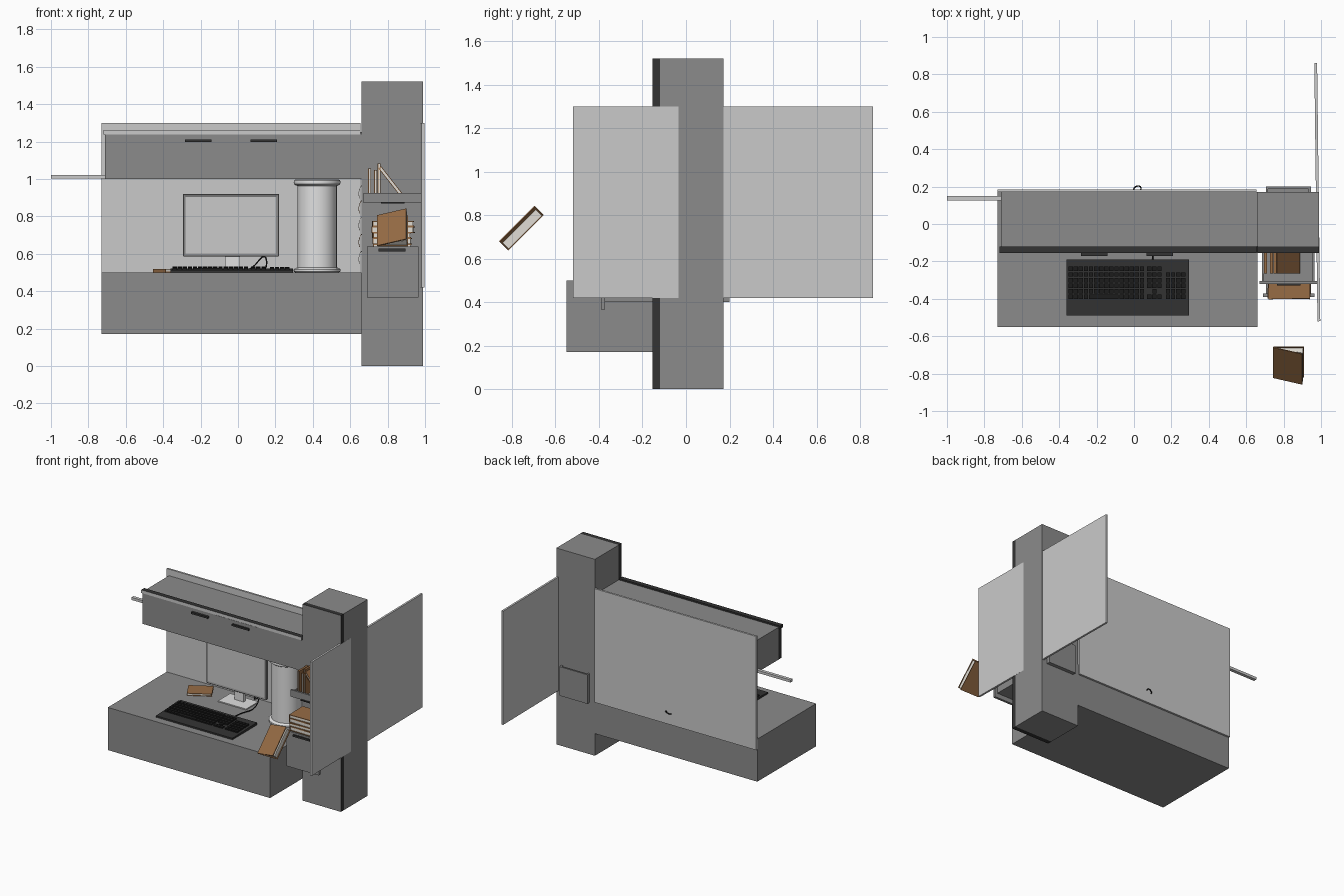
import bpy, bmesh, math, random
from mathutils import Vector, Matrix

random.seed(4)
if "Cube" in bpy.data.objects:
    bpy.data.objects.remove(bpy.data.objects["Cube"])


def material(name, r, g, b):
    m = bpy.data.materials.new(name)
    m.use_nodes = True
    m.diffuse_color = (r, g, b, 1)
    m.node_tree.nodes["Principled BSDF"].inputs["Base Color"].default_value = (r, g, b, 1)
    return m


GREY = material("mid grey", .26, .26, .26)
LIGHT = material("light grey", .59, .59, .59)
WHITE = material("white", .75, .75, .75)
DARK = material("charcoal", .033, .033, .033)
BLACK = material("black", .012, .012, .012)
BROWN = material("book brown", .31, .15, .06)
PAPER = material("paper", .75, .72, .66)


def add_box(bm, x, y, z):
    """Adds a box between pairs of limits to a mesh."""
    size = Vector((x[1] - x[0], y[1] - y[0], z[1] - z[0]))
    mid = Vector((sum(x), sum(y), sum(z))) / 2
    bmesh.ops.create_cube(bm, size=1, matrix=Matrix.Translation(mid) @ Matrix.Diagonal((*size, 1)))


def finish(name, bm, *mats):
    me = bpy.data.meshes.new(name)
    bm.to_mesh(me)
    bm.free()
    for m in mats:
        me.materials.append(m)
    ob = bpy.data.objects.new(name, me)
    bpy.context.collection.objects.link(ob)
    return ob


def box(name, x, y, z, mat, front=None):
    """A box, with an optional different material on its front face."""
    bm = bmesh.new()
    add_box(bm, x, y, z)
    bm.normal_update()
    if front:
        for f in bm.faces:
            f.material_index = int(f.normal.y < -.9)
    return finish(name, bm, mat, *([front] if front else []))


def tray(name, x, y, z, wall, mat):
    """An open-topped drawer."""
    bm = bmesh.new()
    add_box(bm, x, y, (z[0], z[0] + wall))
    add_box(bm, (x[0], x[0] + wall), y, z)
    add_box(bm, (x[1] - wall, x[1]), y, z)
    add_box(bm, x, (y[1] - wall, y[1]), z)
    return finish(name, bm, mat)


def book(name, size, matrix):
    """Closed book lying flat: two covers, a spine on the left and a page block."""
    w, d, h = size
    t = min(.005, h / 5)
    bm = bmesh.new()
    X, Y = (-w / 2, w / 2), (-d / 2, d / 2)
    add_box(bm, X, Y, (-h / 2, -h / 2 + t))
    add_box(bm, X, Y, (h / 2 - t, h / 2))
    add_box(bm, (-w / 2, -w / 2 + t), Y, (-h / 2 + t, h / 2 - t))
    covers = len(bm.faces)
    add_box(bm, (-w / 2 + t, w / 2 - .006), (-d / 2 + .005, d / 2 - .005), (-h / 2 + t, h / 2 - t))
    for i, f in enumerate(bm.faces):
        f.material_index = int(i >= covers)
    ob = finish(name, bm, BROWN, PAPER)
    ob.matrix_world = matrix
    return ob


def wire(name, points, radius, mat):
    cu = bpy.data.curves.new(name, "CURVE")
    cu.dimensions = "3D"
    cu.bevel_depth = radius
    cu.bevel_resolution = 1
    cu.resolution_u = 5
    sp = cu.splines.new("BEZIER")
    sp.bezier_points.add(len(points) - 1)
    for p, co in zip(sp.bezier_points, points):
        p.co = co
        p.handle_left_type = p.handle_right_type = "AUTO"
    cu.materials.append(mat)
    bpy.context.collection.objects.link(bpy.data.objects.new(name, cu))


def place(x, y, z, axis="Z", angle=0):
    return Matrix.Translation((x, y, z)) @ Matrix.Rotation(math.radians(angle), 4, axis)


# Desk, back board and side panel
box("desk", (-.73, .66), (-.55, .17), (.17, .5), GREY)
box("back_board", (-.73, .655), (.17, .185), (.42, 1.3), LIGHT)
panel = box("side_panel", (-.0075, .0075), (-.69, .69), (-.44, .44), LIGHT)
panel.matrix_world = place(.98, .17, .86, "Z", .7)

# Tall column and overhead cabinet with dark-edged fronts
box("column", (.66, .99), (-.12, .172), (0, 1.52), GREY)
box("column_front", (.66, .99), (-.155, -.12), (0, 1.52), DARK, GREY)
box("cabinet", (-.71, .66), (-.12, .17), (1, 1.25), GREY)
box("cabinet_front", (-.71, .66), (-.152, -.12), (1, 1.24), DARK, GREY)
box("cabinet_trim", (-.72, .655), (-.156, -.12), (1.238, 1.262), DARK, LIGHT)
box("cabinet_door", (-.08, .27), (-.156, -.15), (1.003, 1.237), GREY)
for x in (-.2125, .1375):
    box("cabinet_handle", (x - .072, x + .072), (-.17, -.15), (1.198, 1.212), DARK)
box("cabinet_rail", (-1, -.6), (.125, .15), (1.002, 1.022), LIGHT)

# Lower drawer running through the column, and the upper tray
tray("drawer", (.705, .945), (-.38, .2), (.4, .625), .012, GREY)
box("drawer_front", (.69, .965), (-.39, -.372), (.365, .64), GREY)
box("drawer_handle", (.75, .895), (-.402, -.388), (.613, .627), DARK)
tray("upper_tray", (.685, .965), (-.31, -.14), (.872, .915), .01, GREY)
box("upper_tray_front", (.672, .98), (-.32, -.305), (.872, .925), GREY)
box("upper_tray_handle", (.765, .89), (-.33, -.318), (.868, .876), DARK)

# Books stacked in the drawer and standing in the tray
z = .412
while z < .77:
    h = random.uniform(.026, .036)
    low = z < .64
    book("stacked_book", (.205 if low else random.uniform(.2, .235), .17, h),
         place(.825 + (0 if low else random.uniform(-.008, .008)), -.27 if low else -.315,
               z + h / 2, "Z", 0 if low else random.uniform(-2, 2)))
    z += h
for x, h in ((.704, .175), (.736, .165), (.755, .2)):
    book("standing_book", (h, .11, .016), place(x, -.21, .882 + h / 2, "Y", 90))
book("leaning_book", (.2, .115, .018), place(.82, -.208, .983, "Y", 52))

# Half-open book in the air in front of the drawer
bm = bmesh.new()
add_box(bm, (0, .165), (-.115, .115), (0, .005))
lid = bmesh.ops.create_cube(bm, size=1, matrix=Matrix.Rotation(math.radians(-18), 4, "Y")
                            @ Matrix.Translation((.0825, 0, .006)) @ Matrix.Diagonal((.165, .23, .005, 1)))
covers = len(bm.faces)
add_box(bm, (.003, .158), (-.108, .108), (.005, .03))
for v in bm.verts[-8:]:
    if v.co.z > .02:
        v.co.z = .008 + v.co.x * .22
for i, f in enumerate(bm.faces):
    f.material_index = int(i >= covers)
open_book = finish("open_book", bm, BROWN, PAPER)
open_book.matrix_world = place(.745, -.736, .719, "X", 45)

# Notebook on the desk
book("desk_book", (.177, .135, .018), place(-.345, .03, .51, "Z", 30))

# Monitor: frame with an inset screen, neck and base
bm = bmesh.new()
add_box(bm, (-.295, .22), (.03, .055), (.585, .92))
bm.normal_update()
face = [f for f in bm.faces if f.normal.y < -.9]
bmesh.ops.inset_region(bm, faces=face, thickness=.022, depth=-.005)
face[0].material_index = 1
monitor = finish("monitor", bm, GREY, LIGHT)
bev = monitor.modifiers.new("rounded_corners", "BEVEL")
bev.width = .004
box("monitor_neck", (-.07, .01), (.055, .08), (.505, .75), WHITE)
box("monitor_base", (-.15, .09), (-.03, .12), (.5, .508), WHITE)

# Keyboard: sloped body and key blocks
bm = bmesh.new()
add_box(bm, (-.36, .295), (-.49, -.19), (.5, .512))
for v in bm.verts:
    if v.co.z > .505 and v.co.y > -.3:
        v.co.z = .52
finish("keyboard", bm, DARK)

bm = bmesh.new()
PITCH = .03


def key_block(x, rows, cols):
    for r in rows:
        y = -.39 + r * PITCH
        top = .524 + .0015 * r
        c = 0
        while c < cols:
            # a wide space bar in the bottom row of the main block
            w = 6 if r == 0 and c == 4 and cols > 10 else 1
            x0 = x + c * .0272
            add_box(bm, (x0, x0 + w * .0272 - .004), (y - .012, y + .012), (.508, top))
            c += w


key_block(-.35, range(6), 15)
key_block(.07, (0, 2, 3, 4, 5), 3)
key_block(.098, (1,), 1)
key_block(.17, range(5), 4)
finish("keyboard_keys", bm, BLACK)
wire("keyboard_cable", [(.1, -.19, .512), (.1, -.12, .507), (.15, .0, .53), (.14, .06, .585),
                        (.08, .11, .53), (.03, .16, .505), (.035, .198, .52), (.01, .2, .51),
                        (-.01, .17, .5)], .004, BLACK)

# Round pillar with rolled top and bottom rims
profile = [(0, .5), (.115, .5), (.125, .505), (.125, .517), (.117, .523), (.105, .527), (.105, .962),
           (.115, .966), (.123, .972), (.125, .982), (.123, .992), (.115, .998), (0, .998)]
bm = bmesh.new()
vs = [bm.verts.new((r, 0, z)) for r, z in profile]
es = [bm.edges.new(p) for p in zip(vs, vs[1:])]
bmesh.ops.spin(bm, geom=vs + es, cent=(0, 0, 0), axis=(0, 0, 1), angle=math.tau, steps=40)
bmesh.ops.remove_doubles(bm, verts=bm.verts, dist=.0005)
bmesh.ops.recalc_face_normals(bm, faces=bm.faces)
pillar = finish("pillar", bm, WHITE)
pillar.location = (.423, -.01, 0)
bpy.context.view_layer.objects.active = pillar
pillar.select_set(True)
bpy.ops.object.shade_smooth_by_angle(angle=math.radians(40))

# Curled notes pinned to the inner side of the column
for i, z in enumerate((.93, .85, .76, .67, .58)):
    bm = bmesh.new()
    y = -.06 + .05 * (i % 3)
    rows = []
    for k in range(7):
        t = k / 6
        x = .658 - .014 * math.sin(t * math.pi * .8)
        rows.append([bm.verts.new((x, y + s, z + .035 - .07 * t)) for s in (0, .06)])
    for a, b in zip(rows, rows[1:]):
        bm.faces.new((a[0], a[1], b[1], b[0]))
    note = finish("pinned_note", bm, BROWN if i % 2 else PAPER)
    note.modifiers.new("thickness", "SOLIDIFY").thickness = .003
